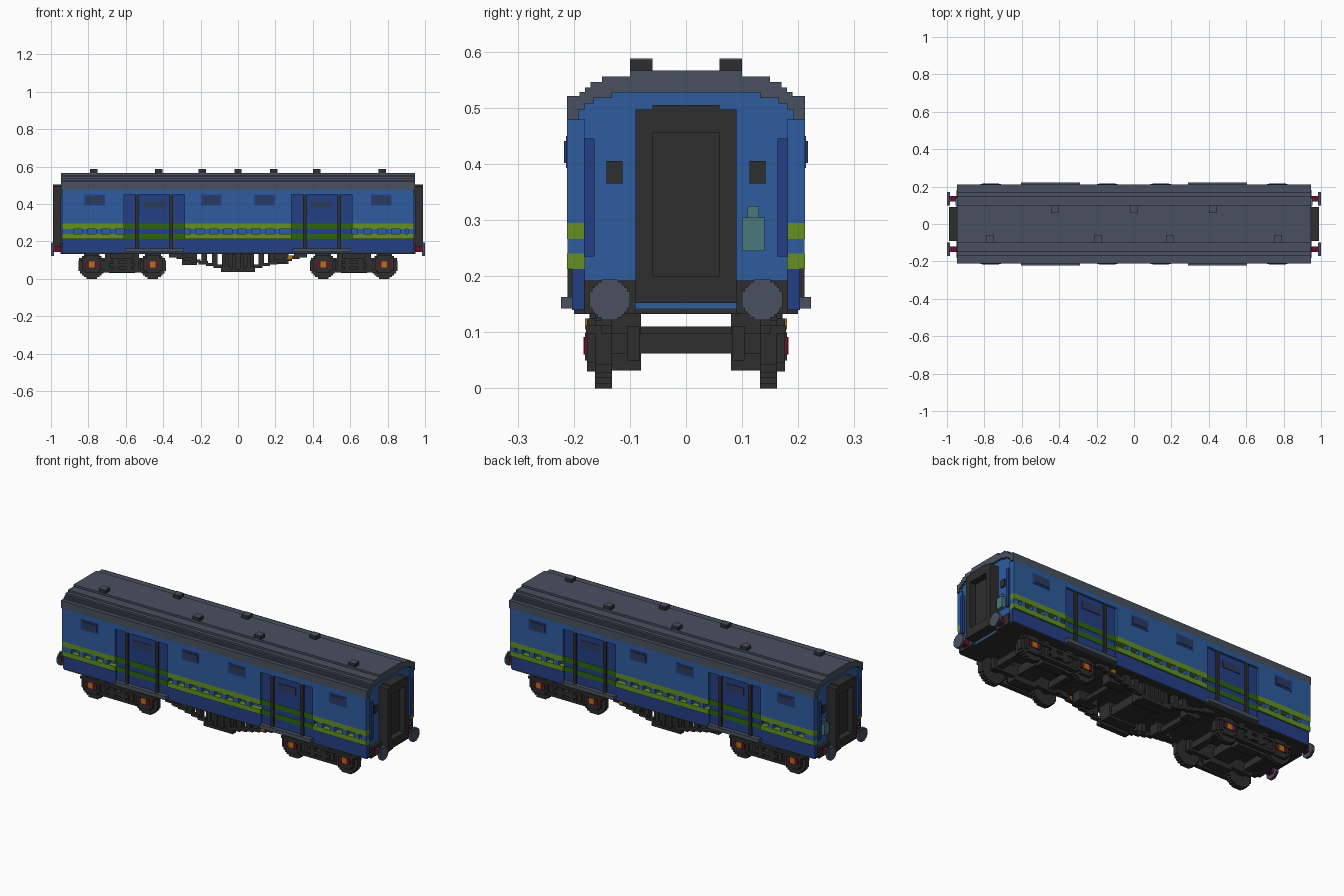
import bpy, bmesh
from itertools import product

if "Cube" in bpy.data.objects:
    bpy.data.objects.remove(bpy.data.objects["Cube"], do_unlink=True)


def material(name, code):
    rgb = [int(code[i:i + 2], 16) / 255 for i in (0, 2, 4)]
    lin = [c / 12.92 if c < 0.04045 else ((c + 0.055) / 1.055) ** 2.4 for c in rgb]
    m = bpy.data.materials.new(name)
    m.use_nodes = True
    m.diffuse_color = (*lin, 1)
    m.node_tree.nodes["Principled BSDF"].inputs["Base Color"].default_value = (*lin, 1)
    return m


BLUE = material("body blue", "2D5C9E")
NAVY = material("navy blue", "243F84")
GREEN = material("lime green", "638F24")
DKGREEN = material("door green", "2C6410")
GREY = material("slate grey", "48515F")
BLACK = material("charcoal", "2E2E2E")
GLASS = material("window glass", "2B3A5C")
RED = material("maroon", "6A1030")
ORANGE = material("orange", "B8701C")
TEAL = material("teal", "4A787C")


def finish(name, bm, mat):
    bmesh.ops.recalc_face_normals(bm, faces=bm.faces)
    me = bpy.data.meshes.new(name)
    bm.to_mesh(me)
    bm.free()
    me.materials.append(mat)
    ob = bpy.data.objects.new(name, me)
    bpy.context.collection.objects.link(ob)
    return ob


def signs(axes):
    return product((1, -1) if "x" in axes else (1,), (1, -1) if "y" in axes else (1,))


def boxes(name, mat, items, mirror=""):
    """Boxes given as x0, x1, y0, y1, z0, z1, repeated across the mirror axes."""
    bm = bmesh.new()
    for sx, sy in signs(mirror):
        for x0, x1, y0, y1, z0, z1 in items:
            vs = bmesh.ops.create_cube(bm, size=1)["verts"]
            for v in vs:
                v.co.x = sx * ((x0 + x1) / 2 + v.co.x * (x1 - x0))
                v.co.y = sy * ((y0 + y1) / 2 + v.co.y * (y1 - y0))
                v.co.z = (z0 + z1) / 2 + v.co.z * (z1 - z0)
    return finish(name, bm, mat)


def prism(name, mat, outline, axis, a, b, mirror=""):
    """Extrude an outline (y,z along x, or x,z along y) from a to b."""
    bm = bmesh.new()
    for sx, sy in signs(mirror):
        rings = []
        for d in (a, b):
            rings.append([bm.verts.new((sx * d, sy * u, w) if axis == "x" else (sx * u, sy * d, w))
                          for u, w in outline])
        n = len(outline)
        bm.faces.new(rings[0])
        bm.faces.new(rings[1])
        for i in range(n):
            j = (i + 1) % n
            bm.faces.new((rings[0][i], rings[0][j], rings[1][j], rings[1][i]))
    return finish(name, bm, mat)


def stepped_disc(cu, cw, r):
    """Blocky circle outline."""
    q = [(1, .4), (.88, .4), (.88, .6), (.74, .6), (.74, .74), (.6, .74), (.6, .88), (.4, .88), (.4, 1)]
    pts = q + [(-u, w) for u, w in q[::-1]]
    pts += [(-u, -w) for u, w in pts]
    return [(cu + u * r, cw + w * r) for u, w in pts]


def both(half):
    return half + [(-y, z) for y, z in half[::-1]]


# roof shell and the body core beneath it
outer = [(.212, .478), (.212, .521), (.2, .521), (.19, .521), (.19, .528), (.18, .528), (.18, .536),
         (.17, .536), (.17, .546), (.15, .546), (.15, .556), (.10, .556), (.10, .567)]
inner = [(.192, .478), (.192, .497), (.18, .497), (.18, .508), (.165, .508), (.165, .518),
         (.132, .518), (.132, .527)]
prism("roof", GREY, both(outer) + both(inner)[::-1], "x", -.946, .946)
prism("body_core", BLUE, both([(.183, .14), (.183, .478)] + inner), "x", -.934, .934)

# roof ventilators
vents = [(x, .08) for x in (-.425, 0, .42)] + [(x, -.08) for x in (-.77, -.19, .19, .77)]
boxes("roof_vents", BLACK, [(x - .02, x + .02, y - .02, y + .02, .56, .585) for x, y in vents])
boxes("vent_caps", GREY, [(x - .02, x + .02, y - .02, y + .02, .585, .588) for x, y in vents])

# side walls between the door openings
spans = [(-.94, -.61), (-.287, .287), (.61, .94)]
walls = [(a, b, .18, .212, .295, .48) for a, b in spans] + [(-.62, .62, .18, .212, .45, .48)]
boxes("side_walls", BLUE, walls, "y")
boxes("lower_walls", NAVY, [(a, b, .18, .203, .14, .213) for a, b in spans], "y")
boxes("green_stripes", GREEN, [(a, b, .18, .212, z0, z1) for a, b in spans
                               for z0, z1 in ((.213, .240), (.266, .295))], "y")
# short spacers in the slot between the stripes
boxes("stripe_spacers", BLUE, [(a + .03 + k * .075, a + .06 + k * .075, .18, .211, .240, .266)
                               for a, b in spans for k in range(int((b - a) / .075))]
      + [(s * .925 - .015, s * .925 + .015, .18, .211, .240, .266) for s in (1, -1)], "y")

# side windows
wins = (.143, .767)
boxes("window_frames", NAVY, [(x - .055, x + .055, .2, .214, .393, .45) for x in wins], "xy")
boxes("window_panes", GLASS, [(x - .045, x + .045, .2, .217, .402, .441) for x in wins], "xy")

# sliding doors with stripes, handles, bars and steps
boxes("doors", NAVY, [(.287, .61, .18, .2, .14, .45), (.37, .528, .18, .204, .165, .445)], "xy")
boxes("door_stripes", DKGREEN, [(a, b, .19, y, z0, z1) for z0, z1 in ((.213, .240), (.266, .295))
                                for a, b, y in ((.287, .61, .202), (.37, .528, .206))], "xy")
boxes("door_windows", GLASS, [(.39, .50, .19, .207, .375, .415)], "xy")
boxes("door_bars", BLACK, [(x - .009, x + .009, .19, .211, .16, .45) for x in (.357, .541)], "xy")
boxes("door_steps", GREY, [(.29, .605, .18, .223, .142, .163)], "xy")

# end walls: gangways, handrails, lamps and cabinets
boxes("gangway_frame", BLACK, [(.93, .99, .06, .09, .152, .497), (.93, .99, -.09, -.06, .152, .497),
                               (.93, .99, -.06, .06, .455, .505), (.93, .99, -.06, .06, .152, .2)], "x")
boxes("gangway_door", BLACK, [(.93, .955, -.06, .06, .2, .455)], "x")
boxes("end_handrails", NAVY, [(.93, .95, .163, .182, .235, .445)], "xy")
boxes("end_lamps", BLACK, [(.93, .942, .113, .142, .365, .405)], "xy")
boxes("end_cabinet", TEAL, [(.93, .955, .10, .14, .245, .305), (.93, .945, .11, .13, .305, .325)], "x")

# floor and buffers
boxes("floor", BLACK, [(-.935, .935, -.2, .2, .133, .142)])
boxes("buffer_beams", BLACK, [(.90, .95, .09, .182, .133, .192)], "xy")
boxes("buffer_stems", RED, [(.945, .985, .12, .15, .143, .175)], "xy")
prism("buffer_heads", GREY, stepped_disc(.136, .158, .036), "x", .984, 1.0, "xy")

# bogies: wheels, axles, frames and axle boxes
for tag, cx in (("inner", .455), ("outer", .782)):
    prism(tag + "_wheels", BLACK, stepped_disc(cx, .07, .07), "y", .132, .162, "xy")
    boxes(tag + "_axles", BLACK, [(cx - .018, cx + .018, -.14, .14, .062, .098)], "x")
    boxes(tag + "_axle_boxes", BLACK, [(cx - .05, cx + .05, .155, .176, .045, .11),
                                       (cx - .035, cx + .035, .155, .176, .03, .125)], "xy")
    boxes(tag + "_axle_caps", ORANGE, [(cx - .015, cx + .015, .17, .183, .06, .092)], "xy")
    boxes(tag + "_axle_clips", RED, [(cx + s * .026 - .009, cx + s * .026 + .009, .17, .182, .06, .092)
                                     for s in (1, -1)], "xy")
boxes("bogie_frames", BLACK, [
    (.39, .85, .15, .178, .098, .112),      # top rail
    (.50, .74, .15, .175, .034, .05),       # lower rail
    (.53, .56, .15, .17, .05, .135), (.68, .71, .15, .17, .05, .135),
    (.57, .60, .14, .18, .05, .10), (.64, .67, .14, .18, .05, .10),
    (.55, .69, .14, .18, .062, .082),
    (.42, .82, .082, .105, .05, .11),       # inner rail
    (.55, .69, .08, .135, .032, .135)], "xy")
boxes("bogie_bolsters", BLACK, [(.57, .67, -.15, .15, .062, .11)], "x")

# underframe truss stepping down to the middle, with equipment boxes
steps = [(.37 - k * .04, .32 - k * .04, .122 - k * .0095) for k in range(8)]
boxes("truss_rods", BLACK, [(b, a, .15, .172, z - .007, z + .011) for a, b, z in steps], "xy")
boxes("truss_posts", BLACK, [(.165, .195, .14, .17, .085, .135), (.11, .14, .14, .17, .07, .135),
                             (.30, .36, .15, .172, .115, .135)], "xy")
boxes("truss_plate", BLACK, [(-.09, .09, .145, .175, .036, .052)], "y")
boxes("battery_boxes", BLACK, [(-.085, .085, .085, .16, .05, .135)], "y")
boxes("battery_slats", BLACK, [(x - .009, x + .009, .15, .171, .05, .13)
                               for x in (-.06, -.02, .02, .06)], "y")
boxes("equipment_boxes", BLACK, [(-.30, -.22, .085, .14, .075, .135), (.16, .27, .085, .14, .08, .135)], "y")
boxes("cross_members", BLACK, [(-.07, .07, -.09, .09, .062, .11), (-.27, -.24, -.09, .09, .08, .11),
                               (.20, .23, -.09, .09, .085, .11)])
boxes("valve_handles", ORANGE, [(.265, .29, .15, .18, .105, .125)], "y")
